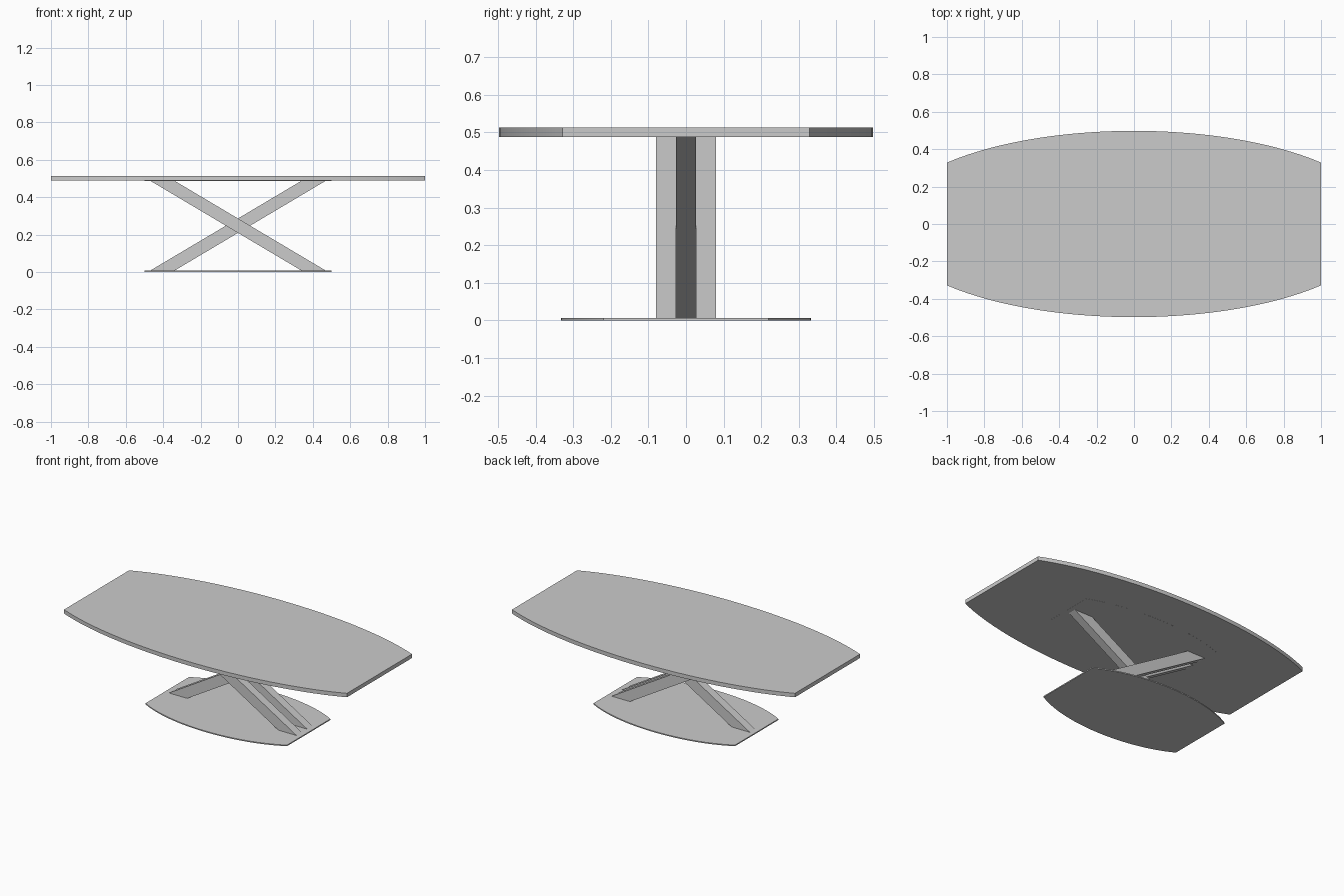
import bpy, bmesh, math

cube = bpy.data.objects.get("Cube")
if cube:
    bpy.data.objects.remove(cube, do_unlink=True)

grey = bpy.data.materials.new("light grey")
grey.use_nodes = True
colour = (0.6, 0.6, 0.6, 1)
grey.diffuse_color = colour
grey.node_tree.nodes["Principled BSDF"].inputs["Base Color"].default_value = colour


def prism(name, outline, direction, smooth=False):
    """Extrude a flat outline of 3D points along a direction."""
    bm = bmesh.new()
    face = bm.faces.new([bm.verts.new(p) for p in outline])
    ext = bmesh.ops.extrude_face_region(bm, geom=[face])
    moved = [v for v in ext["geom"] if isinstance(v, bmesh.types.BMVert)]
    bmesh.ops.translate(bm, verts=moved, vec=direction)
    bmesh.ops.recalc_face_normals(bm, faces=bm.faces)
    mesh = bpy.data.meshes.new(name)
    bm.to_mesh(mesh)
    bm.free()
    mesh.materials.append(grey)
    obj = bpy.data.objects.new(name, mesh)
    bpy.context.collection.objects.link(obj)
    if smooth:
        bpy.ops.object.select_all(action="DESELECT")
        obj.select_set(True)
        bpy.context.view_layer.objects.active = obj
        bpy.ops.object.shade_smooth_by_angle(angle=math.radians(30))
    return obj


def boat_slab(name, half_x, half_y, z0, z1, steps=40):
    """Slab with straight ends and elliptical long sides."""
    ts = [2 * i / steps - 1 for i in range(steps + 1)]
    side = [(t * half_x, half_y * math.sqrt(1 - (t / 1.33) ** 2)) for t in ts]
    outline = [(x, -y, z0) for x, y in side] + [(x, y, z0) for x, y in reversed(side)]
    return prism(name, outline, (0, 0, z1 - z0), True)


# Table top, floor plate and the matching plate under the top
TOP_Z, BASE_Z = 0.488, 0.007
boat_slab("table_top", 1, 0.498, TOP_Z, 0.513)
boat_slab("base_plate", 0.5, 0.332, 0, BASE_Z)
boat_slab("mounting_plate", 0.5, 0.25, TOP_Z - 0.0005, TOP_Z + 0.006)


def leg(name, lean, y):
    """Slanted beam, cut level at both ends; lean = +1 rises toward +x."""
    inner, outer, width = 0.34, 0.47, 0.053
    pts = [(-outer, BASE_Z), (-inner, BASE_Z), (outer, TOP_Z), (inner, TOP_Z)]
    prism(name, [(lean * x, y - width / 2, z) for x, z in pts], (0, width, 0))


# Crossed legs: one in the middle between an opposite pair
leg("middle_leg", 1, 0)
leg("front_leg", -1, -0.0535)
leg("back_leg", -1, 0.0535)
